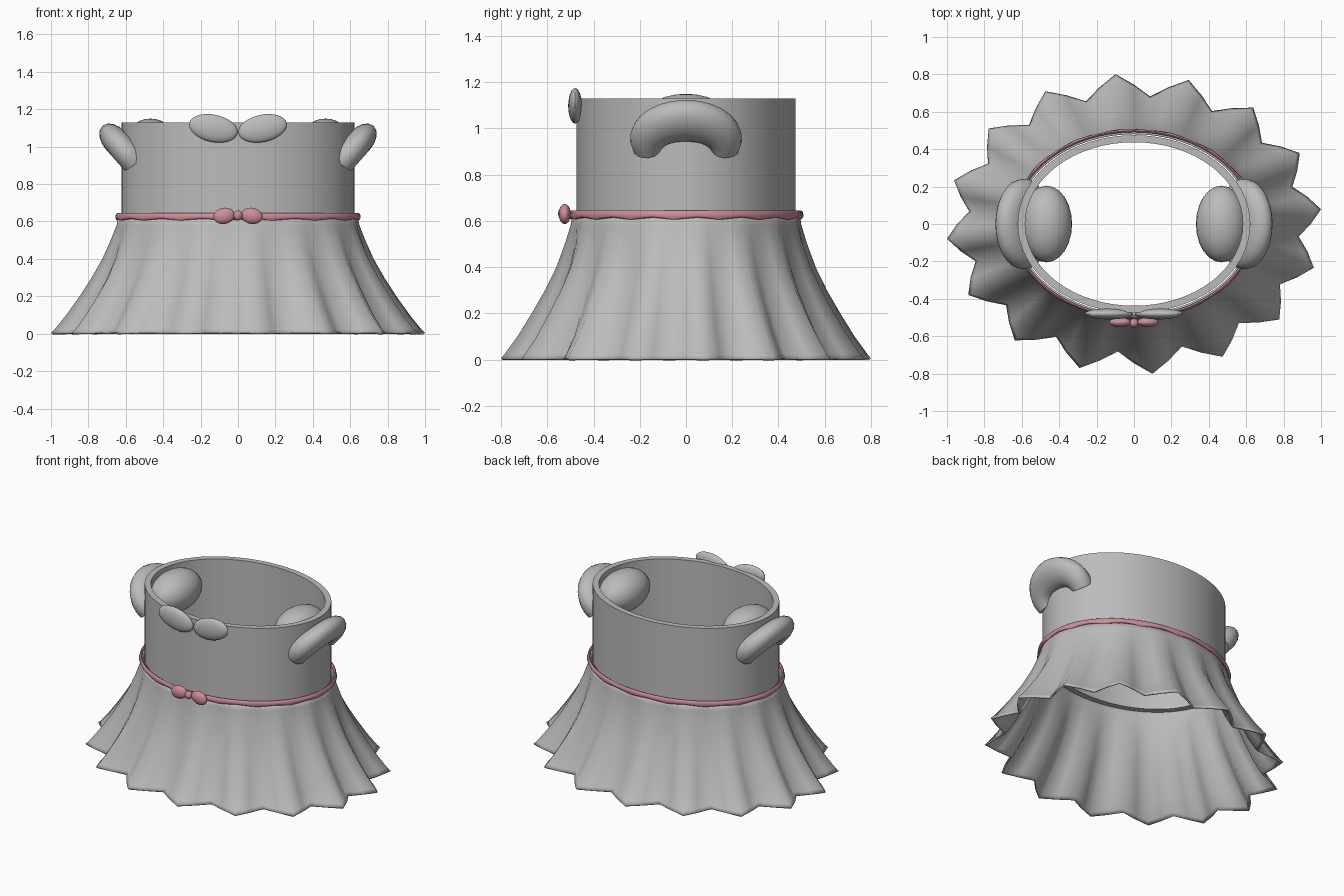
import bpy, bmesh, math
from mathutils import Vector, Matrix

if "Cube" in bpy.data.objects:
    bpy.data.objects.remove(bpy.data.objects["Cube"])


def material(name, rgb):
    m = bpy.data.materials.new(name)
    m.diffuse_color = (*rgb, 1)
    m.use_nodes = True
    m.node_tree.nodes["Principled BSDF"].inputs["Base Color"].default_value = m.diffuse_color
    return m


GREY = material("soft_grey", (0.5, 0.5, 0.5))
PINK = material("rose_pink", (0.62, 0.27, 0.32))


def finish(name, bm, mat, angle=40):
    bmesh.ops.recalc_face_normals(bm, faces=bm.faces)
    me = bpy.data.meshes.new(name)
    bm.to_mesh(me)
    bm.free()
    me.materials.append(mat)
    ob = bpy.data.objects.new(name, me)
    bpy.context.collection.objects.link(ob)
    bpy.ops.object.select_all(action='DESELECT')
    ob.select_set(True)
    bpy.context.view_layer.objects.active = ob
    bpy.ops.object.shade_smooth_by_angle(angle=math.radians(angle))
    return ob


def loft(name, rings, mat, loop=False, caps=False, angle=40):
    """Bridge equal-length closed rings of points."""
    bm = bmesh.new()
    vs = [[bm.verts.new(p) for p in r] for r in rings]
    n = len(vs[0])
    pairs = list(zip(vs, vs[1:])) + ([(vs[-1], vs[0])] if loop else [])
    for a, b in pairs:
        for i in range(n):
            j = (i + 1) % n
            bm.faces.new((a[i], a[j], b[j], b[i]))
    if caps:
        bm.faces.new(vs[0])
        bm.faces.new(vs[-1])
    return finish(name, bm, mat, angle)


def oval(rx, ry, z, wave=0, zwave=0, n=64):
    pts = []
    for i in range(n):
        t = 2 * math.pi * i / n
        s = math.sin(16 * t)
        pts.append(((rx + wave * s) * math.cos(t), (ry + wave * s) * math.sin(t), z + zwave * s))
    return pts


def ellipsoid(name, loc, radii, mat, tilt=0):
    bm = bmesh.new()
    bmesh.ops.create_uvsphere(bm, u_segments=24, v_segments=14, radius=1)
    bm.transform(Matrix.Translation(loc) @ Matrix.Rotation(math.radians(tilt), 4, 'Y')
                 @ Matrix.Diagonal((*radii, 1)))
    return finish(name, bm, mat)


# Bodice: thick open oval tube
loft("bodice", [oval(0.622, 0.475, 0.61), oval(0.622, 0.475, 1.13),
                oval(0.582, 0.437, 1.13), oval(0.582, 0.437, 0.61)], GREY, loop=True)

# Pleated skirt: (rx, ry, z, pleat depth) from waist to hem
SKIRT = [(0.64, 0.492, 0.63, 0.0), (0.648, 0.498, 0.58, 0.004), (0.672, 0.515, 0.5, 0.012),
         (0.708, 0.543, 0.4, 0.021), (0.755, 0.582, 0.3, 0.031), (0.81, 0.63, 0.2, 0.041),
         (0.872, 0.682, 0.1, 0.051), (0.925, 0.73, 0.025, 0.058), (0.945, 0.745, 0.005, 0.06)]
skirt = loft("skirt", [oval(rx, ry, z, w) for rx, ry, z, w in SKIRT], GREY, angle=75)
solid = skirt.modifiers.new("thickness", 'SOLIDIFY')
solid.thickness = 0.012
solid.offset = -1

# Waistband with scalloped lower edge
loft("waistband", [oval(0.638, 0.491, 0.64), oval(0.646, 0.499, 0.645), oval(0.653, 0.506, 0.638),
                   oval(0.656, 0.508, 0.618, 0.003, 0.004), oval(0.65, 0.502, 0.61, 0.002, 0.005),
                   oval(0.638, 0.491, 0.614)], PINK, loop=True, angle=60)

# Bows: two lobes each, the small one with a knot
for side, s in (("left", -1), ("right", 1)):
    ellipsoid("neck_bow_" + side, (s * 0.132, -0.48, 1.098), (0.132, 0.03, 0.073), GREY, -s * 12)
    ellipsoid("waist_bow_" + side, (s * 0.075, -0.525, 0.63), (0.058, 0.026, 0.043), PINK, s * 10)
ellipsoid("waist_bow_knot", (0, -0.53, 0.632), (0.024, 0.024, 0.027), PINK)

# Puff sleeves: tilted arch outside, rounded puff inside
for side, s in (("left", -1), ("right", 1)):
    up = Vector((s * 0.66, 0, 0.75))
    nrm = Vector((s * -0.75, 0, 0.66))
    ydir = Vector((0, 1, 0))
    tip = Vector((s * 0.655, 0, 1.033))
    rings = []
    for k in range(17):
        t = k / 8 - 1
        phi = math.radians(100) * t
        radial = ydir * math.sin(phi) + up * math.cos(phi)
        c = tip + ydir * 0.165 * math.sin(phi) + up * 0.13 * (math.cos(phi) - 1)
        a = 0.105 - 0.037 * t * t
        rings.append([c + radial * a * math.cos(q) + nrm * 0.07 * math.sin(q)
                      for q in (2 * math.pi * i / 16 for i in range(16))])
    loft("sleeve_arch_" + side, rings, GREY, caps=True)
    ellipsoid("sleeve_puff_" + side, (s * 0.468, 0, 1.02), (0.137, 0.205, 0.13), GREY)
